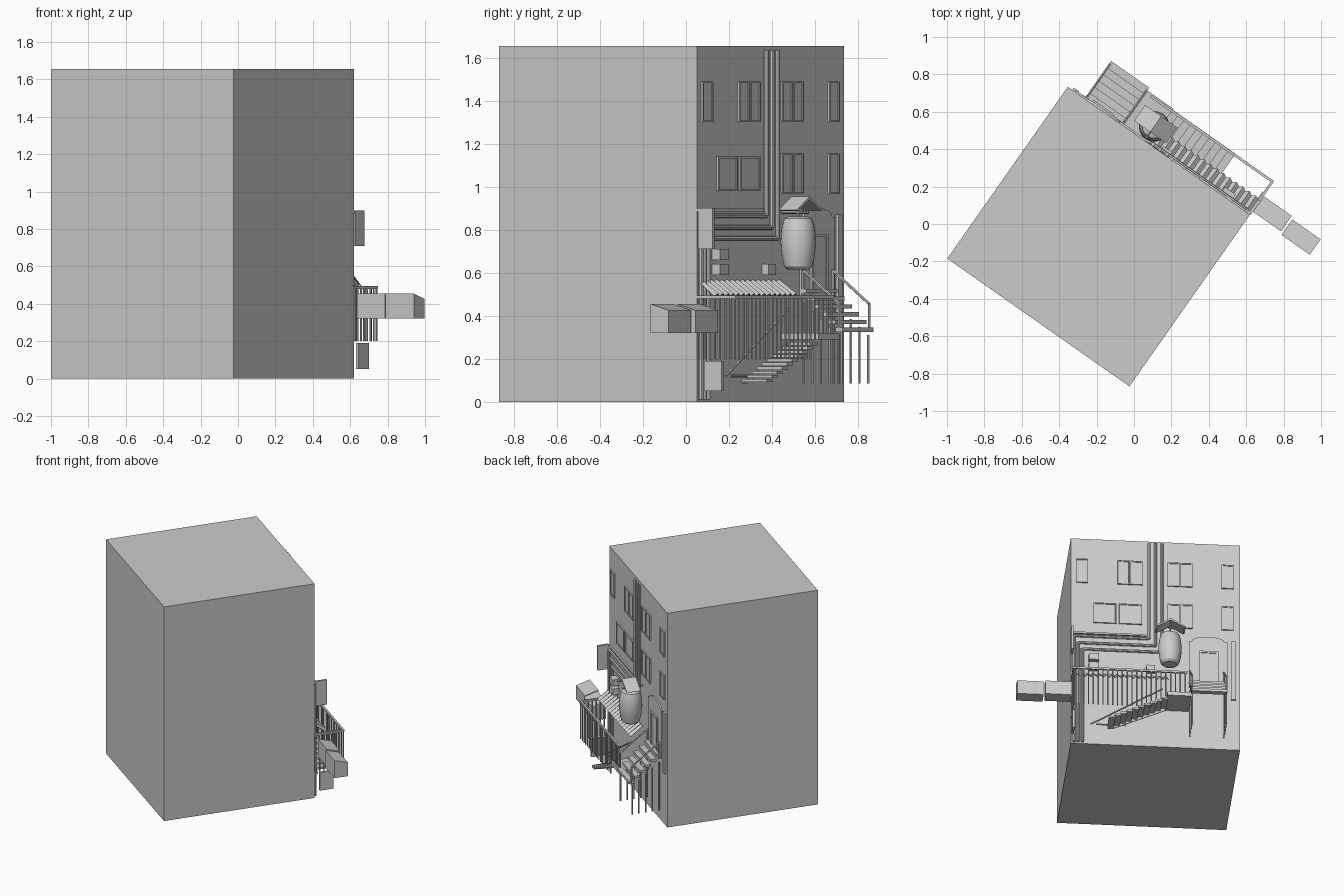
import bpy, bmesh, math
from mathutils import Vector, Matrix

if "Cube" in bpy.data.objects:
    bpy.data.objects.remove(bpy.data.objects["Cube"])

# Facade frame: s runs along the wall from its near corner, d is out of the wall
FRAME = Matrix.Translation((0.62, 0.05, 0)) @ Matrix.Rotation(math.radians(-35.06), 4, 'Z')


def P(s, d, z):
    return Vector((-s, d, z))


def finish(name, bm):
    bmesh.ops.recalc_face_normals(bm, faces=bm.faces)
    me = bpy.data.meshes.new(name)
    bm.to_mesh(me)
    bm.free()
    ob = bpy.data.objects.new(name, me)
    bpy.context.collection.objects.link(ob)
    ob.matrix_world = FRAME
    return ob


def add_prism(bm, prof, a, b, along='s'):
    if along == 's':
        put = lambda p, t: P(t, p[0], p[1])
    else:
        put = lambda p, t: P(p[0], t, p[1])
    lo = [bm.verts.new(put(p, a)) for p in prof]
    hi = [bm.verts.new(put(p, b)) for p in prof]
    bm.faces.new(lo)
    bm.faces.new(hi[::-1])
    n = len(prof)
    for i in range(n):
        j = (i + 1) % n
        bm.faces.new((lo[i], lo[j], hi[j], hi[i]))


def add_box(bm, s0, s1, d0, d1, z0, z1):
    add_prism(bm, [(d0, z0), (d1, z0), (d1, z1), (d0, z1)], s0, s1)


def boxes(name, items):
    bm = bmesh.new()
    for it in items:
        add_box(bm, *it)
    return finish(name, bm)


def prism(name, prof, a, b, along='s'):
    bm = bmesh.new()
    add_prism(bm, prof, a, b, along)
    return finish(name, bm)


def rods(name, pairs, r=0.005, sides=6):
    bm = bmesh.new()
    for a, b in pairs:
        a, b = P(*a), P(*b)
        rot = (b - a).to_track_quat('Z', 'Y').to_matrix().to_4x4()
        bmesh.ops.create_cone(bm, cap_ends=True, segments=sides, radius1=r, radius2=r,
                              depth=(b - a).length, matrix=Matrix.Translation((a + b) / 2) @ rot)
    return finish(name, bm)


# Main block
boxes("building_block", [(0, 1.19, -1.122, 0, 0, 1.655)])

# Windows: raised frame bars around a thin pane
panes = [(s, s + 0.085, 1.30, 1.49) for s in (0.035, 0.33, 0.42, 0.68, 0.77, 1.06)]
panes += [(s, s + 0.085, 0.965, 1.155) for s in (0.68, 0.77, 1.06)]
panes += [(0.16, 0.32, 0.98, 1.14), (0.34, 0.50, 0.98, 1.14)]
frames, glass = [], []
for a, b, z0, z1 in panes:
    t = 0.008
    frames += [(a, a + t, 0, 0.01, z0, z1), (b - t, b, 0, 0.01, z0, z1),
               (a + t, b - t, 0, 0.01, z0, z0 + t), (a + t, b - t, 0, 0.01, z1 - t, z1)]
    glass.append((a + t, b - t, 0, 0.004, z0 + t, z1 - t))
boxes("window_frames", frames)
boxes("window_panes", glass)

# Wall pipes: down the facade, across, then down the corner
pipes = []
for s, z, e in ((0.55, 0.865, 0.02), (0.595, 0.81, 0.05), (0.64, 0.76, 0.08)):
    pipes += [((s, 0.01, 1.635), (s, 0.01, z)), ((s, 0.01, z), (e, 0.01, z)),
              ((e, 0.01, z), (e, 0.01, 0.01))]
rods("wall_pipes", pipes, 0.011, 8)
boxes("wall_ledge", [(0.0, 0.53, 0, 0.012, 0.885, 0.898)])

# Meter boxes
boxes("meter_boxes", [(0.125, 0.195, 0, 0.045, 0.66, 0.71), (0.125, 0.195, 0, 0.045, 0.59, 0.64),
                      (0.53, 0.59, 0, 0.035, 0.59, 0.64)])

# Blade signs at the corner
boxes("upper_sign", [(-0.004, 0.012, 0.01, 0.092, 0.71, 0.90)])
boxes("lower_sign", [(0.0, 0.016, 0.04, 0.14, 0.05, 0.19)])

# Two sloped-top units hanging past the corner
for name, s0, s1, d0 in (("side_unit_inner", -0.187, -0.005, 0.022), ("side_unit_outer", -0.385, -0.2, 0.008)):
    prism(name, [(d0, 0.32), (d0 + 0.101, 0.32), (d0 + 0.101, 0.425), (d0, 0.455)], s0, s1)

# Arched doorway
arch = [(0.83, 0.49), (1.10, 0.49), (1.10, 0.86)]
arch += [(0.965 + 0.115 * math.cos(t * math.pi / 8), 0.86 + 0.04 * math.sin(t * math.pi / 8)) for t in range(9)]
arch += [(0.83, 0.86)]
prism("door_surround", arch, 0, 0.012, 'd')
boxes("door_frame", [(0.90, 0.915, 0, 0.022, 0.5, 0.78), (1.02, 1.035, 0, 0.022, 0.5, 0.78),
                     (0.915, 1.02, 0, 0.022, 0.765, 0.78)])
boxes("door_panel", [(0.915, 1.02, 0, 0.016, 0.5, 0.765)])
boxes("door_pilaster", [(1.125, 1.16, 0, 0.015, 0.40, 0.87)])

# Entrance steps, coming out from the door
steps = [(0.83, 1.08, i * 0.041, (i + 1) * 0.041, 0.505 - i * 0.036, 0.525 - i * 0.036) for i in range(6)]
boxes("entrance_steps", steps)
rail, stilts = [], []
for s in (0.835, 1.075):
    rail.append(((s, 0.02, 0.61), (s, 0.225, 0.455)))
    rail += [((s, d, 0.61 - (d - 0.02) * 0.756), (s, d, 0.50 - d * 0.75)) for d in (0.02, 0.225)]
    stilts += [((s, 0.02 + 0.05 * i, 0.085), (s, 0.02 + 0.05 * i, 0.505 - 0.041 * 0.9 * (1 + i) - 0.01))
               for i in range(5)]
rods("entrance_handrails", rail, 0.007)
rods("entrance_stilts", stilts, 0.006)

# Landing and lower flight
boxes("landing", [(0.66, 0.828, 0.01, 0.228, 0.29, 0.32)])
n = 10
w = 0.41 / n
boxes("lower_steps", [(0.66 - (i + 1) * w, 0.66 - i * w + 0.004, 0.08, 0.222,
                       0.262 - i * 0.019, 0.277 - i * 0.019) for i in range(n)])
prism("lower_stringer", [(0.25, 0.085), (0.29, 0.085), (0.66, 0.25), (0.66, 0.29)], 0.074, 0.082, 'd')
rods("lower_handrail", [((0.135, 0.07, 0.12), (0.64, 0.07, 0.43)),
                        ((0.17, 0.07, 0.12), (0.38, 0.07, 0.12))], 0.006)

# Balustrade around the stair well
D = 0.214
bars = [((0.004 + 0.034 * i, D, 0.20 if i < 19 else 0.29), (0.004 + 0.034 * i, D, 0.485)) for i in range(24)]
bars += [((0.004, 0.03 * i + 0.01, 0.20), (0.004, 0.03 * i + 0.01, 0.485)) for i in range(7)]
rods("balustrade_bars", bars, 0.005)
boxes("balustrade_rail", [(-0.003, 0.80, D - 0.007, D + 0.007, 0.48, 0.494),
                          (-0.003, 0.011, 0, D - 0.007, 0.48, 0.494)])

# Corrugated awning
bm = bmesh.new()
rows = []
for i in range(33):
    s, h = 0.01 + i * 0.021, 0.012 * (i % 2)
    rows.append((bm.verts.new(P(s, 0.003, 0.558 + h)), bm.verts.new(P(s, 0.09 + h, 0.492 + h))))
for a, b in zip(rows, rows[1:]):
    bm.faces.new((a[0], a[1], b[1], b[0]))
awning = finish("corrugated_awning", bm)
awning.modifiers.new("thickness", 'SOLIDIFY').thickness = 0.004

# Barrel lantern
prof = [(0.05, 0.615), (0.066, 0.63), (0.075, 0.67), (0.08, 0.71), (0.082, 0.74),
        (0.08, 0.78), (0.075, 0.82), (0.064, 0.852), (0.045, 0.862)]
bm = bmesh.new()
N = 20
rings = [[bm.verts.new(P(0.69 + r * math.cos(2 * math.pi * k / N), 0.092 + r * math.sin(2 * math.pi * k / N), z))
          for k in range(N)] for r, z in prof]
for a, b in zip(rings, rings[1:]):
    for k in range(N):
        bm.faces.new((a[k], a[(k + 1) % N], b[(k + 1) % N], b[k]))
bm.faces.new(rings[0])
bm.faces.new(rings[-1])
lantern = finish("barrel_lantern", bm)
bpy.context.view_layer.objects.active = lantern
lantern.select_set(True)
bpy.ops.object.shade_smooth_by_angle()

# Gable canopy over the lantern
gable = [(0.585, 0.892), (0.69, 0.955), (0.795, 0.892), (0.785, 0.886), (0.69, 0.94), (0.595, 0.886)]
prism("lantern_canopy", gable, 0.055, 0.158, 'd')
rods("lantern_bracket", [((0.69, 0, 0.88), (0.69, 0.15, 0.88)), ((0.69, 0.092, 0.94), (0.69, 0.092, 0.86))], 0.006)
